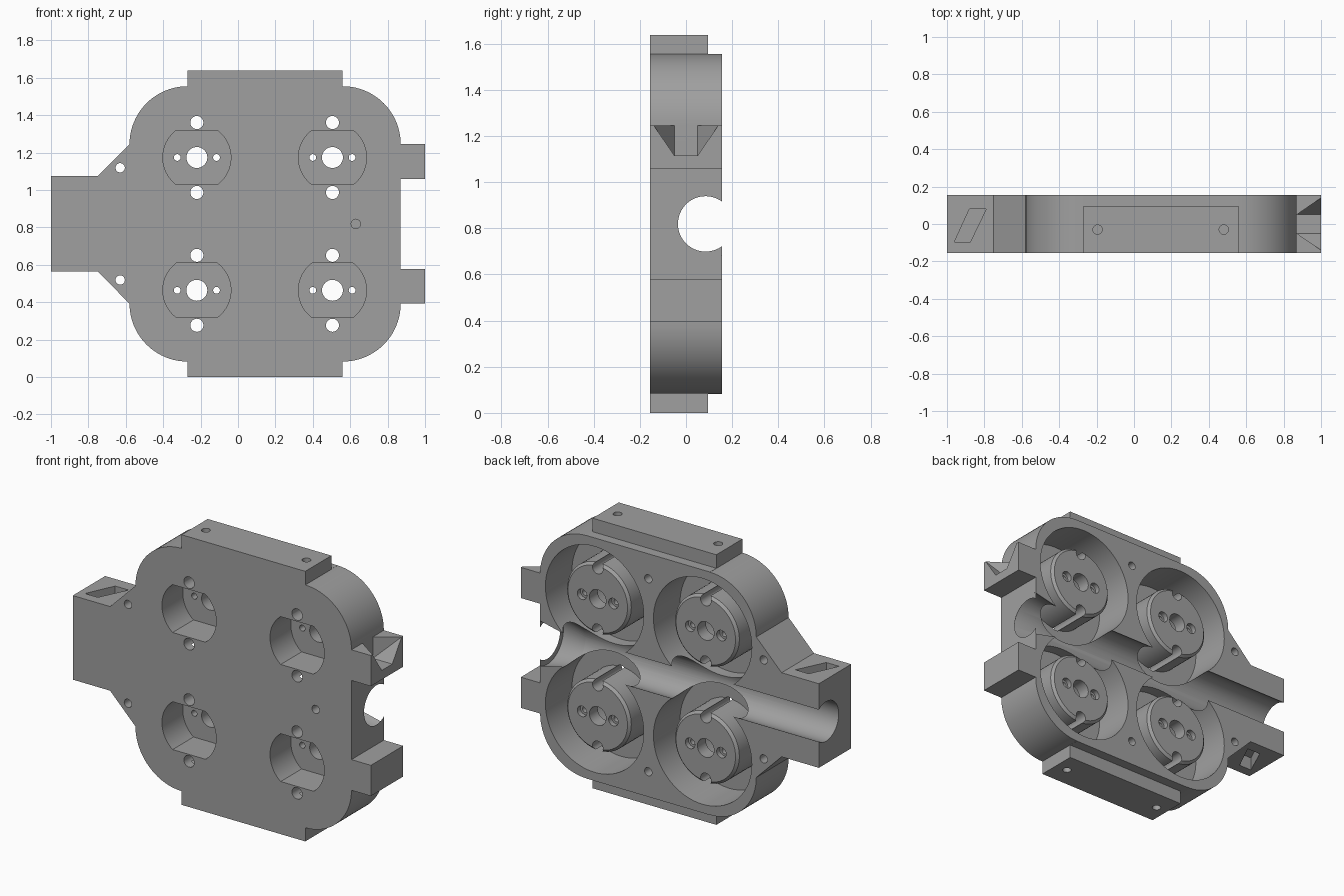
import bpy, bmesh, math
from mathutils import Vector, Matrix

if "Cube" in bpy.data.objects:
    bpy.data.objects.remove(bpy.data.objects["Cube"])

grey = bpy.data.materials.new("plain grey")
grey.use_nodes = True
grey.diffuse_color = (0.35, 0.35, 0.35, 1)
grey.node_tree.nodes["Principled BSDF"].inputs["Base Color"].default_value = (0.35, 0.35, 0.35, 1)

MID = 0.819                      # height of the symmetry plane
FRONT, BACK = -0.155, 0.155
OVER = 0.05                      # cutter overshoot
CENTRES = [(x, MID + s * 0.355) for x in (-0.22, 0.505) for s in (-1, 1)]


def make(name, bm):
    bmesh.ops.recalc_face_normals(bm, faces=bm.faces)
    mesh = bpy.data.meshes.new(name)
    bm.to_mesh(mesh)
    bm.free()
    mesh.materials.append(grey)
    ob = bpy.data.objects.new(name, mesh)
    bpy.context.collection.objects.link(ob)
    return ob


def prism(name, points, start, end):
    """Extrude a closed 3D outline given as a function of depth."""
    bm = bmesh.new()
    face = bm.faces.new([bm.verts.new(p) for p in points(start)])
    new = bmesh.ops.extrude_face_region(bm, geom=[face])["geom"]
    shift = Vector(points(end)[0]) - Vector(points(start)[0])
    bmesh.ops.translate(bm, vec=shift, verts=[v for v in new if isinstance(v, bmesh.types.BMVert)])
    return make(name, bm)


def plate(name, outline, y0, y1):
    return prism(name, lambda y: [(x, y, z) for x, z in outline], y0, y1)


def cone(name, start, end, r0, r1, sides=48):
    a, b = Vector(start), Vector(end)
    turn = (b - a).to_track_quat("Z", "Y").to_matrix().to_4x4()
    bm = bmesh.new()
    bmesh.ops.create_cone(bm, cap_ends=True, segments=sides, radius1=r0, radius2=r1,
                          depth=(b - a).length, matrix=Matrix.Translation((a + b) / 2) @ turn)
    return make(name, bm)


def drill(x, z, y0, y1, r, sides=24):
    return cone("drill", (x, y0, z), (x, y1, z), r, r, sides)


def box(lo, hi):
    bm = bmesh.new()
    bmesh.ops.create_cube(bm, size=1)
    for v in bm.verts:
        v.co = [lo[i] if v.co[i] < 0 else hi[i] for i in range(3)]
    return make("box", bm)


def arc(cx, cz, r, a0, a1, n):
    return [(cx + r * math.cos(math.radians(a0 + (a1 - a0) * i / n)),
             cz + r * math.sin(math.radians(a0 + (a1 - a0) * i / n))) for i in range(n + 1)]


def combine(target, tool, operation="DIFFERENCE"):
    tool.hide_render = True
    mod = target.modifiers.new("combine", "BOOLEAN")
    mod.operation, mod.solver, mod.object = operation, "EXACT", tool
    bpy.context.view_layer.objects.active = target
    bpy.ops.object.modifier_apply(modifier=mod.name)
    bpy.data.objects.remove(tool)


# Housing outline: upper half from right to left, then mirrored below
top = MID + 0.426
upper = [(0.87, MID + 0.24), (1, MID + 0.24), (1, top)]
upper += arc(0.56, top, 0.31, 0, 90, 20)
upper += [(0.56, MID * 2), (-0.27, MID * 2)]
upper += arc(-0.27, top, 0.31, 90, 180, 20)
upper += [(-0.75, MID + 0.255), (-1, MID + 0.255)]
outline = upper + [(x, 2 * MID - z) for x, z in reversed(upper)]
body = plate("housing", outline, FRONT, BACK)

# Top and bottom mounting strips are set in from the back
for s in (-1, 1):
    z0, z1 = sorted((MID + s * 0.737, MID + s * 0.9))
    combine(body, box((-0.3, 0.095, z0), (0.6, 0.3, z1)))

# Round pockets open at the back
for x, z in CENTRES:
    combine(body, drill(x, z, -0.1, BACK + OVER, 0.33, 72))

# Lengthwise channel with a flared right end
combine(body, cone("channel", (-1.1, 0.085, MID), (1.1, 0.085, MID), 0.12, 0.12, 64))
combine(body, cone("flare", (0.7, 0.085, MID), (0.87, 0.085, MID), 0.12, 0.153, 64))

# Hubs with a bevelled rim, hollow from the front
for x, z in CENTRES:
    combine(body, drill(x, z, -0.12, 0.11, 0.215, 64), "UNION")
    combine(body, cone("rim", (x, 0.11, z), (x, 0.125, z), 0.215, 0.2, 64), "UNION")
    flat = math.degrees(math.asin(0.145 / 0.182))
    hollow = arc(x, z, 0.182, -flat, flat, 20) + arc(x, z, 0.182, 180 - flat, 180 + flat, 20)
    combine(body, plate("hollow", hollow, FRONT - OVER, 0.045))
    combine(body, drill(x, z, -0.1, 0.3, 0.056, 32))
    for s in (-1, 1):
        combine(body, drill(x + s * 0.105, z, -0.1, 0.3, 0.018))
        combine(body, drill(x + s * 0.105, z, 0.095, 0.3, 0.032))
        combine(body, drill(x, z + s * 0.187, -0.3, 0.3, 0.035))

# Small screw holes
combine(body, drill(0.63, MID, -0.3, -0.08, 0.025))
for s in (-1, 1):
    combine(body, drill(-0.63, MID + s * 0.3, -0.3, 0.3, 0.025))
    combine(body, drill(0.145, MID + s * 0.585, 0.03, 0.3, 0.025))
    for x in (-0.195, 0.48):
        combine(body, cone("drill", (x, -0.03, MID + s * 0.72), (x, -0.03, MID + s * 0.9),
                           0.025, 0.025, 24))

# Slanted slots above and below the arm
slot = [(-0.88, 0.08), (-0.79, 0.08), (-0.875, -0.095), (-0.96, -0.095)]
for s in (-1, 1):
    combine(body, prism("slot", lambda z: [(x, y, z) for x, y in slot],
                        MID + s * 0.175, MID + s * 0.3))

# Flared notch in the upper right lug
bm = bmesh.new()
for s in (-1, 1):
    for p in ((0.87, 0.05, 1.246), (0.87, 0.05, 1.115), (1.001, 0.05, 1.115), (1.001, 0.14, 1.246)):
        bm.verts.new((p[0], s * p[1], p[2]))
bmesh.ops.convex_hull(bm, input=bm.verts)
combine(body, make("notch", bm))

# Smooth curved walls, crisp edges
bpy.ops.object.select_all(action="DESELECT")
body.select_set(True)
bpy.context.view_layer.objects.active = body
bpy.ops.object.shade_smooth_by_angle(angle=math.radians(25))
